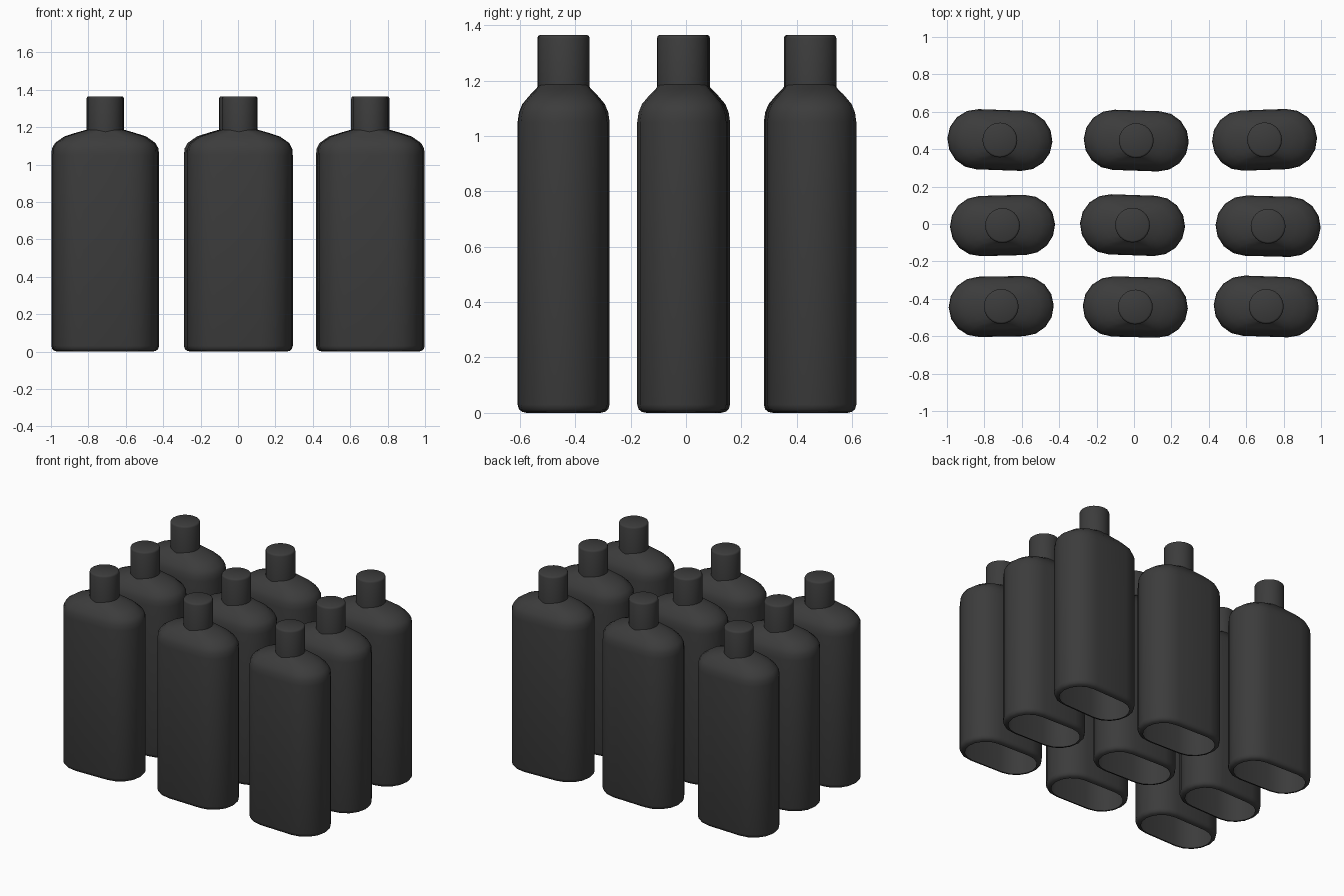
import bpy, bmesh
from math import sin, cos, pi, radians

if "Cube" in bpy.data.objects:
    bpy.data.objects.remove(bpy.data.objects["Cube"])

SEG = 8  # segments on each rounded end of the bottle section

dark = bpy.data.materials.new("dark_plastic")
dark.diffuse_color = (0.045, 0.045, 0.045, 1)
dark.use_nodes = True
dark.node_tree.nodes["Principled BSDF"].inputs["Base Color"].default_value = dark.diffuse_color


def stadium(hx, hy, z):
    """Rounded-end oblong section with half sizes hx, hy."""
    pts = []
    for side in (1, -1):
        for i in range(SEG + 1):
            a = -pi / 2 + pi * i / SEG
            pts.append((side * (hx - hy + hy * cos(a)), side * hy * sin(a), z))
    return pts


def circle(r, z, n=24):
    return [(r * cos(2 * pi * i / n), r * sin(2 * pi * i / n), z) for i in range(n)]


def loft(name, rings, cap_top):
    bm = bmesh.new()
    loops = [[bm.verts.new(p) for p in ring] for ring in rings]
    for low, high in zip(loops, loops[1:]):
        for i in range(len(low)):
            j = (i + 1) % len(low)
            bm.faces.new((low[i], low[j], high[j], high[i]))
    if cap_top:
        bm.faces.new(loops[-1])
    mesh = bpy.data.meshes.new(name)
    bm.to_mesh(mesh)
    bm.free()
    mesh.materials.append(dark)
    return mesh


# Bottle body: open base with a rolled lip, straight walls, sloping shoulder
body_levels = [
    (0.0, 0.248, 0.128), (0.004, 0.265, 0.145), (0.013, 0.276, 0.156),
    (0.03, 0.281, 0.161), (1.05, 0.281, 0.161), (1.085, 0.278, 0.156),
    (1.115, 0.262, 0.144), (1.15, 0.212, 0.115), (1.17, 0.15, 0.096),
    (1.187, 0.09, 0.085),
]
body_mesh = loft("bottle_body", [stadium(hx, hy, z) for z, hx, hy in body_levels], False)

# Round cap with a softened top edge
cap_levels = [(0.093, 1.175), (0.093, 1.353), (0.090, 1.361), (0.083, 1.365)]
cap_mesh = loft("bottle_cap", [circle(r, z) for r, z in cap_levels], True)

# Three rows of three bottles, each slightly shifted and turned: x, y, degrees
placements = [
    (-0.717, 0.449, -2), (0.012, 0.446, -2), (0.698, 0.450, 2),
    (-0.703, -0.008, 1.5), (-0.008, -0.006, -2), (0.717, -0.012, -1.5),
    (-0.710, -0.441, 1), (0.007, -0.444, -1.5), (0.707, -0.441, -2),
]
objects = []
for n, (x, y, turn) in enumerate(placements, 1):
    for part, mesh in (("body", body_mesh), ("cap", cap_mesh)):
        ob = bpy.data.objects.new(f"bottle_{part}_{n}", mesh)
        ob.location = (x, y, 0)
        ob.rotation_euler.z = radians(turn)
        bpy.context.collection.objects.link(ob)
        objects.append(ob)

# Smooth shading on the two shared meshes
for ob in objects[:2]:
    bpy.ops.object.select_all(action='DESELECT')
    ob.select_set(True)
    bpy.context.view_layer.objects.active = ob
    bpy.ops.object.shade_smooth_by_angle(angle=radians(40))
